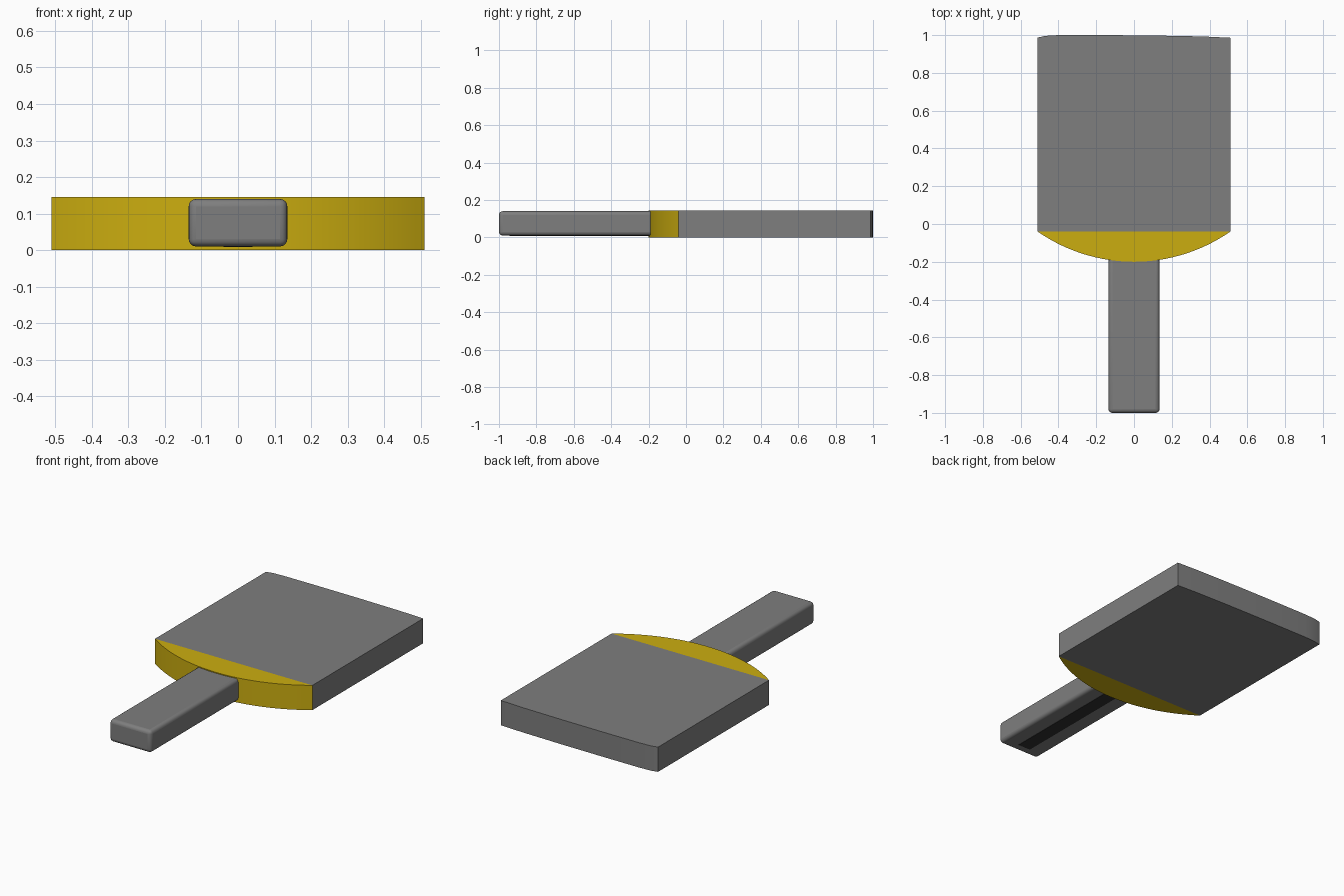
import bpy, bmesh, math

if "Cube" in bpy.data.objects:
    bpy.data.objects.remove(bpy.data.objects["Cube"])


def material(name, rgb):
    m = bpy.data.materials.new(name)
    m.diffuse_color = (*rgb, 1)
    m.use_nodes = True
    m.node_tree.nodes["Principled BSDF"].inputs["Base Color"].default_value = m.diffuse_color
    return m


grey = material("grey", (0.21, 0.21, 0.21))
gold = material("gold", (0.60, 0.42, 0.005))
black = material("dark_grey", (0.03, 0.03, 0.03))


def smooth(obj):
    bpy.ops.object.select_all(action='DESELECT')
    obj.select_set(True)
    bpy.context.view_layer.objects.active = obj
    bpy.ops.object.shade_smooth_by_angle(angle=math.radians(30))


def slab(name, outline, z0, z1, mat):
    """Extrude a counter-clockwise outline from z0 to z1."""
    bm = bmesh.new()
    base = bm.faces.new([bm.verts.new((x, y, z0)) for x, y in outline])
    top = bmesh.ops.extrude_face_region(bm, geom=[base])["geom"]
    for v in top:
        if isinstance(v, bmesh.types.BMVert):
            v.co.z = z1
    bmesh.ops.recalc_face_normals(bm, faces=bm.faces)
    me = bpy.data.meshes.new(name)
    bm.to_mesh(me)
    bm.free()
    obj = bpy.data.objects.new(name, me)
    bpy.context.collection.objects.link(obj)
    me.materials.append(mat)
    return obj


W, H, Y = 0.51, 0.145, -0.04

# Blade with a gently bowed far edge
blade = slab("blade", [(-W, Y), (W, Y), (W, 0.986), (0.36, 0.993), (0.1, 0.998),
                       (-0.15, 1.0), (-0.4, 1.0), (-0.47, 0.996), (-W, 0.987)],
             0, H, grey)
smooth(blade)

# Curved throat: circular segment below the blade
sag = 0.16
R = (W * W + sag * sag) / (2 * sag)
half = math.asin(W / R)
arc = []
for i in range(33):
    a = -half + 2 * half * i / 32
    arc.append((R * math.sin(a), Y - sag + R - R * math.cos(a)))
smooth(slab("throat", arc, 0, H, gold))

# Rounded handle
handle = slab("handle", [(-0.135, -1), (0.135, -1), (0.135, -0.15), (-0.135, -0.15)],
              0.01, 0.14, grey)
bev = handle.modifiers.new("rounding", 'BEVEL')
bev.width = 0.02
bev.segments = 4
smooth(handle)

# Dark slot strip on the underside of the handle
slab("handle_slot", [(-0.04, -0.945), (0.04, -0.945), (0.04, -0.19), (-0.04, -0.19)],
     0.008, 0.012, black)
